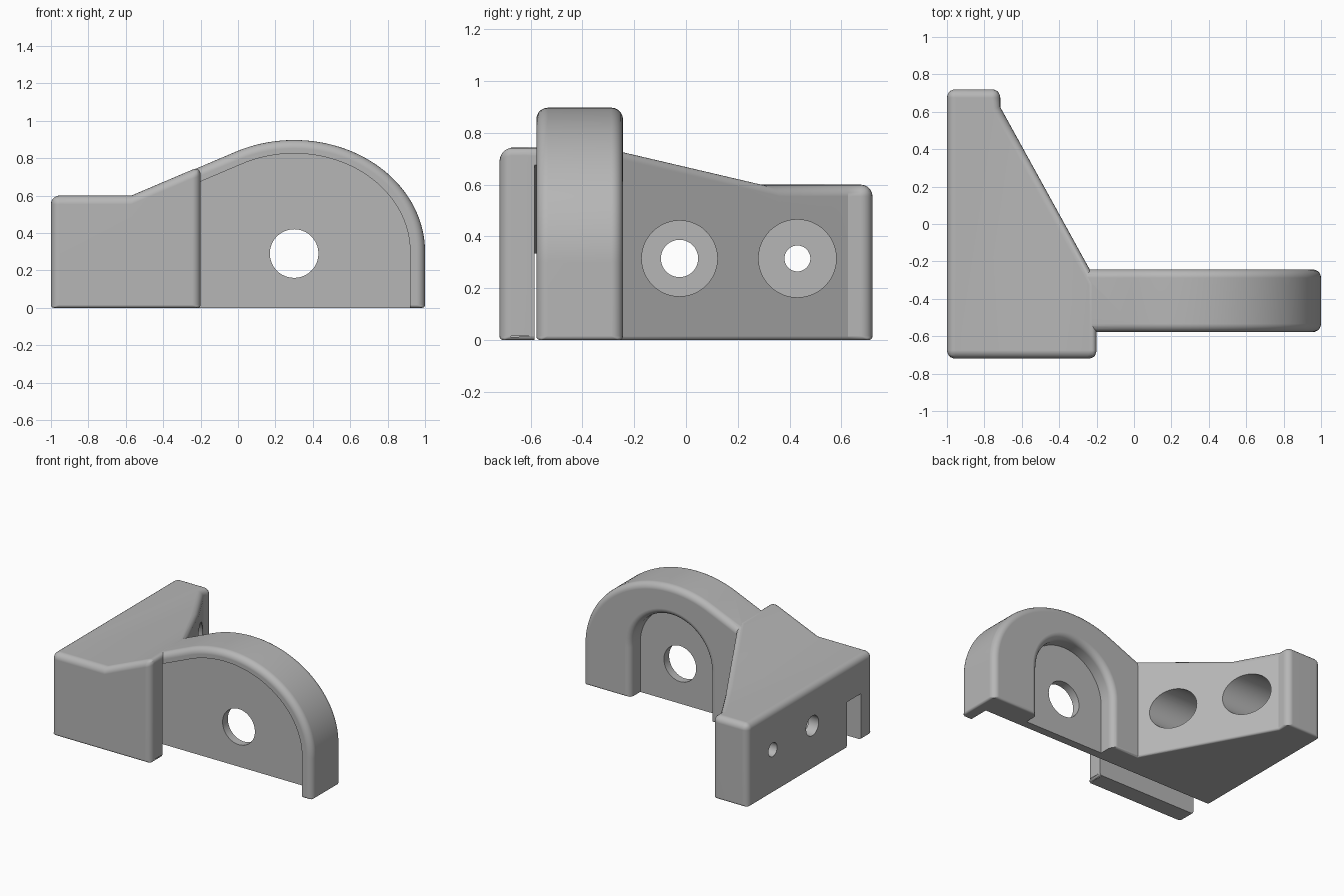
import bpy, bmesh, math
from mathutils import Vector

cube = bpy.data.objects.get("Cube")
if cube:
    bpy.data.objects.remove(cube)

FRONT, BACK = -0.578, -0.243      # faces of the arched lug
FILLET = 0.045
SLOPE = 0.425                     # rise of the ramp into the arch

grey = bpy.data.materials.new("light_grey")
grey.use_nodes = True
grey.diffuse_color = (0.47, 0.47, 0.47, 1)
grey.node_tree.nodes["Principled BSDF"].inputs["Base Color"].default_value = grey.diffuse_color


def finish(name, bm):
    bmesh.ops.recalc_face_normals(bm, faces=bm.faces)
    mesh = bpy.data.meshes.new(name)
    bm.to_mesh(mesh)
    bm.free()
    mesh.materials.append(grey)
    ob = bpy.data.objects.new(name, mesh)
    bpy.context.collection.objects.link(ob)
    return ob


def prism(points, direction):
    """Extrude a closed outline of 3D points along a direction."""
    bm = bmesh.new()
    face = bm.faces.new([bm.verts.new(p) for p in points])
    ext = bmesh.ops.extrude_face_region(bm, geom=[face])
    bmesh.ops.translate(bm, vec=Vector(direction),
                        verts=[v for v in ext["geom"] if isinstance(v, bmesh.types.BMVert)])
    bmesh.ops.recalc_face_normals(bm, faces=bm.faces)
    return bm


def mark_fillets(bm):
    """Weight the sharp convex edges; the foot gets a smaller round."""
    bm.normal_update()
    layer = bm.edges.layers.float.new("bevel_weight_edge")
    for e in bm.edges:
        if e.calc_face_angle_signed(0) > math.radians(32):
            e[layer] = 0.35 if all(v.co.z < 0.001 for v in e.verts) else 1.0


def add_bevel(ob):
    m = ob.modifiers.new("fillet", "BEVEL")
    m.limit_method = "WEIGHT"
    m.width = FILLET
    m.segments = 5


def ellipse_arch(a, b, x_left, x_right_floor):
    """Ramp from x_left up to a tangent elliptical arch, then straight down."""
    cx, cz = 0.3, 0.3
    start = math.pi - math.atan(b / (a * SLOPE))
    pts = []
    for i in range(49):
        t = start * i / 48
        pts.append((cx + a * math.cos(t), cz + b * math.sin(t)))
    x, z = pts[-1]
    pts.append((x_left, z - SLOPE * (x - x_left)))
    pts += [(x_left, x_right_floor), (cx + a, x_right_floor)]
    return pts


def cylinder(name, start, axis, length, radius):
    axis = Vector(axis)
    side = Vector((0, 0, 1))
    other = axis.cross(side)
    ring = [Vector(start) + radius * (side * math.cos(t) + other * math.sin(t))
            for t in (2 * math.pi * i / 48 for i in range(48))]
    return finish(name, prism(ring, axis * length))


# Mounting block: tapered plan, flat top that ramps up toward the lug
plan = [(-1, -0.72), (-0.2, -0.72), (-0.2, -0.31), (-0.715, 0.625), (-0.715, 0.72), (-1, 0.72)]
bm = prism([(x, y, 0) for x, y in plan], (0, 0, 0.6))
bmesh.ops.bisect_plane(bm, geom=bm.verts[:] + bm.edges[:] + bm.faces[:],
                       plane_co=(-0.57, 0, 0), plane_no=(1, 0, 0))
for v in bm.verts:
    if v.co.z > 0.3:
        v.co.z = 0.6 + max(0, v.co.x + 0.57) * SLOPE
mark_fillets(bm)
body = finish("bracket_body", bm)
add_bevel(body)

# Arched lug
bm = prism([(x, FRONT, z) for x, z in ellipse_arch(0.7, 0.597, -0.31, 0)], (0, BACK - FRONT, 0))
mark_fillets(bm)
lug = finish("arched_lug", bm)
add_bevel(lug)

# Front slot, running out through the side of the block
slot = finish("slot_cutter", prism(
    [(x, -0.585, z) for x, z in ellipse_arch(0.62, 0.525, -1.1, -0.1)], (0, 0.165, 0)))

# Rear arched pocket with a rounded lip
rings = [(-0.36, 0)]
rings += [(BACK - FILLET + FILLET * math.sin(t), FILLET * (1 - math.cos(t)))
          for t in (math.pi / 2 * i / 5 for i in range(6))]
rings.append((-0.1, FILLET))
bm = bmesh.new()
loops = []
for y, grow in rings:
    r = 0.32 + grow
    outline = [(0.3 + r, -0.1)]
    outline += [(0.3 + r * math.cos(t), 0.36 + r * math.sin(t))
                for t in (math.pi * i / 32 for i in range(33))]
    outline.append((0.3 - r, -0.1))
    loops.append([bm.verts.new((x, y, z)) for x, z in outline])
for a, b in zip(loops, loops[1:]):
    for i in range(len(a)):
        j = (i + 1) % len(a)
        bm.faces.new((a[i], a[j], b[j], b[i]))
bm.faces.new(loops[0])
bm.faces.new(loops[-1])
pocket = finish("pocket_cutter", bm)

# Pivot hole and the two counterbored screw holes
cutters = [slot, pocket, cylinder("pivot_cutter", (0.3, -0.5, 0.29), (0, 1, 0), 0.3, 0.13)]
for y, bore, hole in ((-0.025, 0.146, 0.072), (0.43, 0.15, 0.05)):
    cutters.append(cylinder("bore_cutter", (-0.92, y, 0.315), (1, 0, 0), 0.9, bore))
    cutters.append(cylinder("screw_cutter", (-1.1, y, 0.315), (1, 0, 0), 0.3, hole))

for helper in [lug] + cutters:
    helper.hide_render = True
    m = body.modifiers.new(helper.name, "BOOLEAN")
    m.operation = "UNION" if helper is lug else "DIFFERENCE"
    m.solver = "EXACT"
    m.object = helper

# Bake the solid and drop the helpers
bpy.context.view_layer.update()
solid = bpy.data.meshes.new_from_object(body.evaluated_get(bpy.context.evaluated_depsgraph_get()))
body.modifiers.clear()
body.data = solid
for helper in [lug] + cutters:
    bpy.data.objects.remove(helper)
solid.materials.clear()
solid.materials.append(grey)

bpy.ops.object.select_all(action="DESELECT")
body.select_set(True)
bpy.context.view_layer.objects.active = body
bpy.ops.object.shade_smooth_by_angle(angle=math.radians(28))
m = body.modifiers.new("clean_normals", "WEIGHTED_NORMAL")
m.keep_sharp = True
